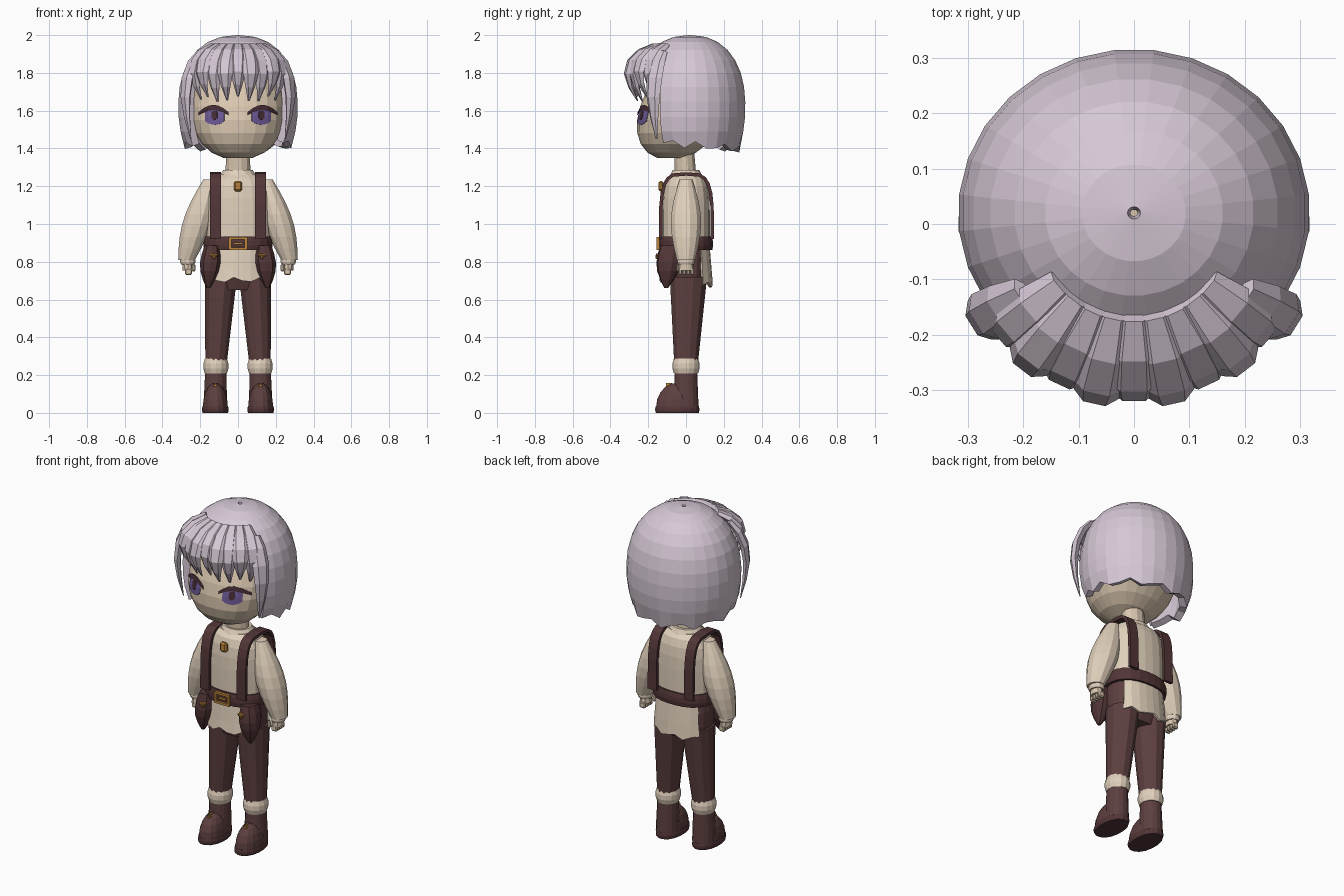
import bpy, bmesh
from math import sin, cos, pi, radians, sqrt
from mathutils import Vector
from mathutils.bvhtree import BVHTree

if "Cube" in bpy.data.objects:
    bpy.data.objects.remove(bpy.data.objects["Cube"])


def material(name, red, green, blue):
    mat = bpy.data.materials.new(name)
    mat.use_nodes = True
    mat.diffuse_color = (red, green, blue, 1)
    node = next(n for n in mat.node_tree.nodes if n.type == 'BSDF_PRINCIPLED')
    node.inputs["Base Color"].default_value = mat.diffuse_color
    return mat


HAIR = material("pale lilac hair", .67, .58, .67)
SKIN = material("skin", .7, .57, .43)
SHIRT = material("cream shirt", .75, .63, .5)
TROUSERS = material("brown trousers", .11, .05, .05)
LEATHER = material("dark leather", .085, .036, .038)
GOLD = material("gold", .5, .23, .045)
IRIS = material("violet iris", .15, .1, .3)
LASH = material("dark lashes", .06, .025, .035)


def finish(name, bm, mat, solid=0):
    bmesh.ops.recalc_face_normals(bm, faces=bm.faces)
    mesh = bpy.data.meshes.new(name)
    bm.to_mesh(mesh)
    bm.free()
    obj = bpy.data.objects.new(name, mesh)
    bpy.context.collection.objects.link(obj)
    mesh.materials.append(mat)
    if solid:
        modifier = obj.modifiers.new("thickness", 'SOLIDIFY')
        modifier.thickness = solid
    return obj


def bridge(bm, rings, caps=True):
    count = len(rings[0])
    for low, high in zip(rings, rings[1:]):
        for i in range(count):
            j = (i + 1) % count
            bm.faces.new((low[i], low[j], high[j], high[i]))
    if caps:
        bm.faces.new(rings[0])
        bm.faces.new(rings[-1])


# Stack of level rings, each a centre and a pair of radii; hem makes the lowest ring ragged
def stack(name, mat, rows, sides=16, square=2, keep=None, hem=0, solid=0):
    bm = bmesh.new()
    rings = []
    for centre, (rx, ry) in rows:
        ring = []
        for i in range(sides):
            angle = 2 * pi * (i + .5) / sides
            c, s = cos(angle), sin(angle)
            fit = (abs(c) ** square + abs(s) ** square) ** (-1 / square)
            drop = 0 if rings else hem * (cos(i * 2.2) - s)
            ring.append(bm.verts.new(centre + Vector((rx * fit * c, ry * fit * s, drop))))
        rings.append(ring)
    bridge(bm, rings, caps=keep is None)
    if keep:
        unwanted = [f for f in bm.faces if not keep(f.calc_center_median())]
        bmesh.ops.delete(bm, geom=unwanted, context='FACES')
    return finish(name, bm, mat, solid)


# Tapered tube between two centres, swelling in the middle by bulge
def tube(name, mat, low, high, r_low, r_high, bulge=0, steps=3, **options):
    rows = []
    for k in range(steps + 1):
        t = k / steps
        swell = Vector((bulge, bulge)) * sin(pi * t)
        rows.append((Vector(low).lerp(high, t), Vector(r_low).lerp(r_high, t) + swell))
    return stack(name, mat, rows, **options)


# Part of a rounded ellipsoid between two latitudes
def egg(name, mat, centre, radii, start, end, steps, power=2, lean=0, **options):
    rows = []
    rx, ry, rz = radii
    for k in range(steps + 1):
        u = sin(start + (end - start) * k / steps)
        r = (1 - abs(u) ** power) ** (1 / power)
        rows.append((Vector(centre) + Vector((0, lean * u * rz, u * rz)), (rx * r, ry * r)))
    return stack(name, mat, rows, **options)


# Strip swept along points, each with a half width and half thickness
def ribbon(name, mat, points, sizes, across, section):
    bm = bmesh.new()
    rings = []
    across = Vector(across)
    for k, (p, (w, t)) in enumerate(zip(points, sizes)):
        along = points[min(k + 1, len(points) - 1)] - points[max(k - 1, 0)]
        up = along.cross(across).normalized()
        rings.append([bm.verts.new(p + across * u * w + up * v * t) for u, v in section])
    bridge(bm, rings)
    return finish(name, bm, mat)


# Pointed lock of hair that arches out and falls at one angle round the head
def lock(name, degrees, top, tip, reach, puff):
    a = radians(degrees)
    points, sizes = [], []
    for k in range(6):
        t = k / 5
        r = reach + puff * (t + sin(pi * t))
        points.append(Vector((r * sin(a), -r * cos(a), top + (tip - top) * t ** 1.3)))
        w = .005 + .043 * sin(pi * (.2 + .8 * t))
        sizes.append((w, w / 2))
    hexagon = [(cos(pi * i / 3), sin(pi * i / 3)) for i in range(6)]
    ribbon(name, HAIR, points, sizes, (cos(a), sin(a), 0), hexagon)


def box(name, mat, centre, size, bevel=0):
    bm = bmesh.new()
    bmesh.ops.create_cube(bm, size=1)
    bmesh.ops.scale(bm, vec=size, verts=bm.verts)
    bmesh.ops.translate(bm, vec=centre, verts=bm.verts)
    if bevel:
        bmesh.ops.bevel(bm, geom=bm.edges[:], offset=bevel, segments=1, affect='EDGES')
    return finish(name, bm, mat)


# Head and neck
head = egg("head", SKIN, (0, -.02, 1.6), (.25, .23, .26), -1.3, 1.2, 9, power=2.15, lean=.25, sides=24, square=2.3)
tube("neck", SKIN, (0, 0, 1.22), (0, -.01, 1.38), (.07, .06), (.065, .055), sides=12)
face = BVHTree.FromPolygons([v.co for v in head.data.vertices], [p.vertices for p in head.data.polygons])


# Thin lens-shaped plate wrapped on the face
def face_plate(name, mat, x_in, x_out, z, half, arch, lift):
    bm = bmesh.new()
    columns = []
    for k in range(7):
        t = k / 6
        x = x_in + (x_out - x_in) * t
        tall = half * sqrt(sin(pi * (.1 + .8 * t)))
        column = []
        for level in (-1, 0, 1):
            height = z + arch * sin(pi * t) + level * tall
            hit = face.ray_cast(Vector((x, -1, height)), Vector((0, 1, 0)))[0]
            column.append(bm.verts.new(hit - Vector((0, lift, 0))))
        columns.append(column)
    for a, b in zip(columns, columns[1:]):
        for k in range(2):
            bm.faces.new((a[k], b[k], b[k + 1], a[k + 1]))
    finish(name, bm, mat, solid=.003)


# Hair cap, open at the face, and the fringe fanned over the forehead
egg("hair_cap", HAIR, (0, .02, 1.62), (.318, .296, .38), -.56, 1.55, 10, power=2.3, sides=28,
    keep=lambda c: c.z > 1.85 or c.y > -.135, hem=.02, solid=.04)
for k in range(9):
    lock("fringe_lock", 12.5 * (k - 4), 1.945, 1.66 + .015 * sin(k * 2), .17, .085 + .008 * (k % 2))

# Shirt, collar, shirt tails and trouser top
egg("shirt", SHIRT, (0, 0, .9), (.168, .127, .37), 0, 1.4, 6, power=5, sides=20, square=2.5)
tube("collar", SHIRT, (0, 0, 1.24), (0, 0, 1.285), (.11, .095), (.08, .07), sides=14)
tube("shirt_tail", SHIRT, (0, 0, .69), (0, 0, .89), (.178, .142), (.165, .125), sides=24, square=2.4,
     keep=lambda c: abs(c.x) < .145, hem=.014, solid=.012)
tube("trouser_hips", TROUSERS, (0, .01, .65), (0, 0, .9), (.15, .08), (.16, .115), bulge=.015, sides=20, square=2.4)

# Belt, buckle and pendant
tube("belt", LEATHER, (0, 0, .862), (0, 0, .935), (.18, .14), (.175, .136), bulge=.006, sides=24, square=2.4)
for s in (-1, 1):
    box("buckle_side", GOLD, (s * .042, -.147, .897), (.014, .016, .066))
    box("buckle_bar", GOLD, (0, -.147, .897 + s * .027), (.09, .016, .013))
box("buckle_tongue", GOLD, (0, -.146, .897), (.045, .012, .012))
box("pendant", GOLD, (0, -.132, 1.2), (.044, .028, .055), bevel=.009)

for s, word in ((1, "left_"), (-1, "right_")):
    # Eye
    face_plate(word + "iris", IRIS, s * .073, s * .175, 1.57, .045, 0, .006)
    face_plate(word + "pupil", LASH, s * .11, s * .14, 1.577, .025, 0, .008)
    face_plate(word + "upper_lash", LASH, s * .05, s * .21, 1.585, .013, .033, .009)

    # Long lock beside the face
    lock(word + "side_lock", s * 58, 1.91, 1.45, .235, .06)

    # Brace strap arching from belt to belt over the shoulder
    points = []
    for k in range(13):
        c, h = cos(pi * k / 12), sin(pi * k / 12)
        y = sqrt(abs(c)) * (.14 if c < 0 else -.135)
        points.append(Vector((s * .12, y, .92 + .345 * sqrt(abs(h)))))
    ribbon(word + "brace", LEATHER, points, [(.029, .009)] * 13, (1, 0, 0), [(-1, 1), (1, 1), (1, -1), (-1, -1)])

    # Puffed sleeve, cuff and hand
    tube(word + "sleeve", SHIRT, (s * .272, 0, .81), (s * .15, 0, 1.235), (.046, .05), (.035, .035),
         bulge=.04, steps=7, sides=12)
    tube(word + "cuff", SHIRT, (s * .266, 0, .785), (s * .266, 0, .82), (.036, .042), (.036, .042), bulge=.006, sides=12)
    tube(word + "hand", SKIN, (s * .264, 0, .755), (s * .266, 0, .8), (.03, .043), (.028, .036), sides=10)
    for k in range(4):
        box(word + "finger", SKIN, (s * .262, .021 * k - .03, .748), (.038, .019, .036), bevel=.006)
    box(word + "thumb", SKIN, (s * .236, -.04, .768), (.02, .022, .04), bevel=.006)

    # Hip pouch with stud
    tube(word + "pouch", LEATHER, (s * .157, -.105, .66), (s * .138, -.085, .885), (.01, .01), (.04, .052),
         bulge=.03, steps=5, sides=10, square=2.6)
    box(word + "pouch_stud", GOLD, (s * .127, -.15, .836), (.04, .02, .016), bevel=.004)
    box(word + "pouch_drop", GOLD, (s * .127, -.152, .826), (.016, .02, .022), bevel=.004)

    # Leg, boot cuff, boot and sole
    tube(word + "leg", TROUSERS, (s * .117, 0, .25), (s * .09, .013, .72), (.058, .064), (.088, .102), steps=4, sides=12)
    tube(word + "boot_cuff", SHIRT, (s * .117, 0, .208), (s * .117, 0, .287), (.06, .064), (.06, .064), bulge=.009, sides=14)
    tube(word + "boot_shaft", TROUSERS, (s * .12, 0, .03), (s * .118, 0, .22), (.064, .068), (.057, .06))
    egg(word + "boot_foot", TROUSERS, (s * .12, -.046, .03), (.067, .114, .13), 0, 1.3, 4, square=2.2)
    tube(word + "sole", LEATHER, (s * .12, -.046, 0), (s * .12, -.046, .036), (.068, .115), (.068, .115),
         bulge=.004, square=2.2)
    box(word + "boot_clasp", GOLD, (s * .12, -.09, .143), (.022, .03, .01))
    box(word + "boot_clasp_pin", GOLD, (s * .12, -.09, .143), (.008, .032, .03))
